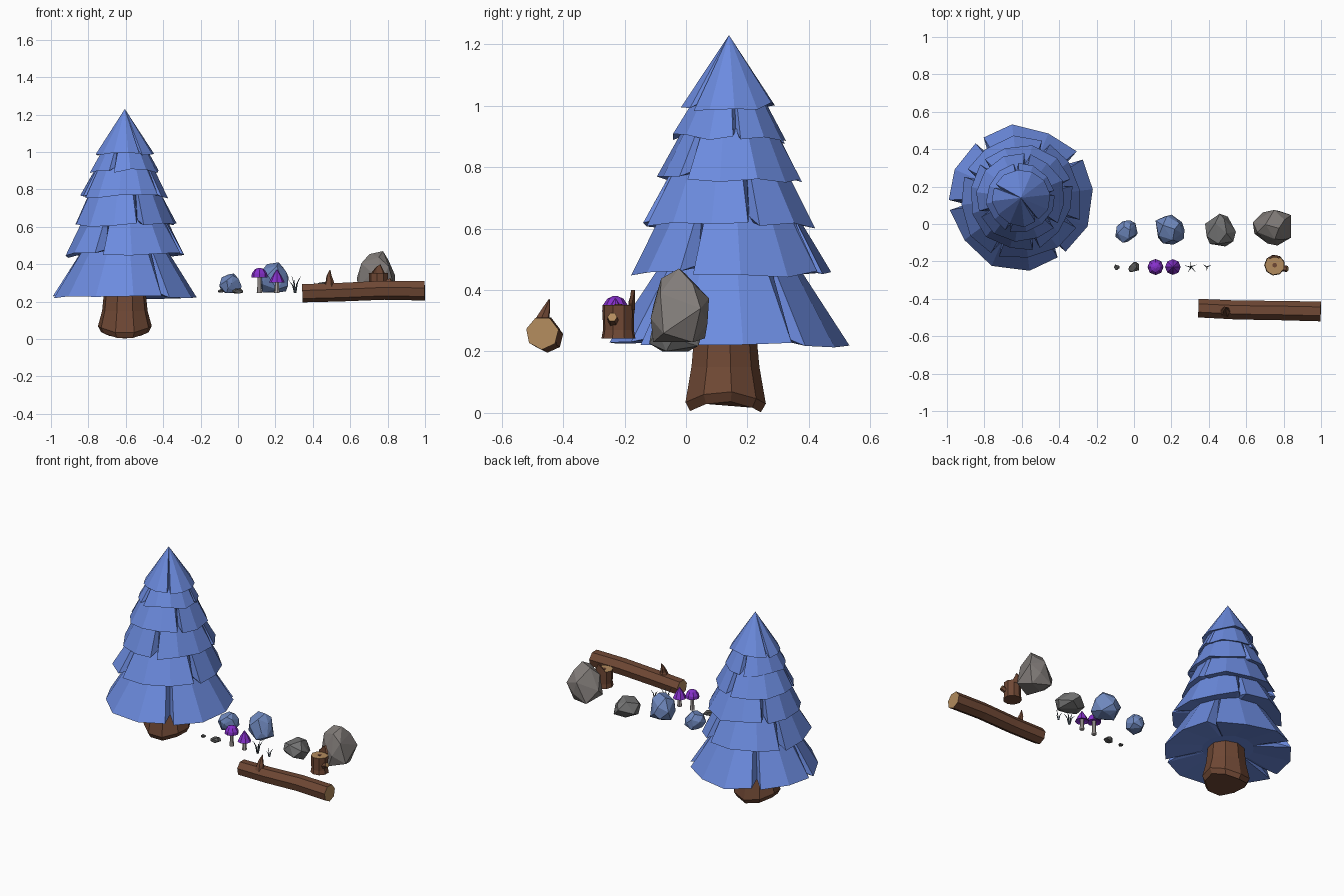
import bpy, bmesh, math, random
from mathutils import Vector

if "Cube" in bpy.data.objects:
    bpy.data.objects.remove(bpy.data.objects["Cube"])


def material(name, rgb):
    m = bpy.data.materials.new(name)
    m.diffuse_color = (*rgb, 1)
    m.use_nodes = True
    m.node_tree.nodes["Principled BSDF"].inputs["Base Color"].default_value = m.diffuse_color
    return m


BLUE = material("needle_blue", (0.15, 0.26, 0.74))
BUSH = material("bush_blue", (0.16, 0.25, 0.52))
BARK = material("bark", (0.16, 0.065, 0.035))
WOOD = material("cut_wood", (0.45, 0.26, 0.11))
PURPLE = material("cap_purple", (0.24, 0.03, 0.60))
STONE = material("stone", (0.17, 0.17, 0.17))
WARM = material("warm_stone", (0.22, 0.20, 0.19))
PEBBLE = material("pebble_grey", (0.10, 0.10, 0.10))
STEM = material("stem_grey", (0.42, 0.38, 0.37))
GRASS = material("grass", (0.10, 0.13, 0.16))


def finish(name, bm, mats):
    bmesh.ops.remove_doubles(bm, verts=bm.verts, dist=0.0002)
    bmesh.ops.recalc_face_normals(bm, faces=bm.faces)
    me = bpy.data.meshes.new(name)
    bm.to_mesh(me)
    bm.free()
    for m in mats:
        me.materials.append(m)
    ob = bpy.data.objects.new(name, me)
    bpy.context.collection.objects.link(ob)
    return ob


def loft(name, rings, mats, cap_mats=(0, 0)):
    """Skin a list of equal-sized point rings and cap both ends."""
    bm = bmesh.new()
    vs = [[bm.verts.new(p) for p in r] for r in rings]
    n = len(vs[0])
    for a, b in zip(vs, vs[1:]):
        for i in range(n):
            j = (i + 1) % n
            bm.faces.new((a[i], a[j], b[j], b[i]))
    bm.faces.new(vs[0][::-1]).material_index = cap_mats[0]
    bm.faces.new(vs[-1]).material_index = cap_mats[1]
    return finish(name, bm, mats)


def tube(name, path, n, mats, cap_mats=(0, 0), turn=0.0):
    """Tapered n-sided tube along (x, y, z, radius) points."""
    pts = [Vector(p[:3]) for p in path]
    axis = (pts[-1] - pts[0]).normalized()
    q = axis.to_track_quat('Z', 'Y')
    rings = []
    for p, row in zip(pts, path):
        rings.append([p + q @ Vector((row[3] * math.cos(turn + math.tau * i / n),
                                      row[3] * math.sin(turn + math.tau * i / n), 0))
                      for i in range(n)])
    return loft(name, rings, mats, cap_mats)


def rock(name, lo, hi, seed, mat, taper=0.0, count=16):
    """Irregular convex boulder fitted to a bounding box."""
    rnd = random.Random(seed)
    pts = []
    for i in range(count):
        z = 1 - 2 * (i + 0.5) / count
        a = i * 2.39996 + rnd.uniform(-0.35, 0.35)
        r = math.sqrt(1 - z * z) * (1 - taper * max(z, -0.7)) * rnd.uniform(0.9, 1.1)
        pts.append(Vector((r * math.cos(a), r * math.sin(a), max(z, -0.7))))
    mn = [min(p[k] for p in pts) for k in range(3)]
    mx = [max(p[k] for p in pts) for k in range(3)]
    bm = bmesh.new()
    for p in pts:
        bm.verts.new([lo[k] + (p[k] - mn[k]) / (mx[k] - mn[k]) * (hi[k] - lo[k]) for k in range(3)])
    res = bmesh.ops.convex_hull(bm, input=bm.verts)
    loose = [v for v in res["geom_interior"] if isinstance(v, bmesh.types.BMVert)]
    bmesh.ops.delete(bm, geom=loose, context='VERTS')
    return finish(name, bm, [mat])


# Tree: notched skirts stacked on a tapered trunk
TX, TY = -0.605, 0.14


def skirt(name, r0, z0, r1, z1, seed, notches):
    rnd = random.Random(seed)
    n = 12
    cols = []
    start = rnd.uniform(0, 0.5)
    for i in range(n):
        a = start + math.tau * i / n
        r = r0 * rnd.uniform(0.96, 1.03)
        z = z0 + rnd.uniform(-0.012, 0.012)
        if i in notches:
            cols += [(a - 0.09, r, z), (a, r * 0.76, z + 0.02), (a + 0.05, r, z - 0.01)]
        else:
            cols.append((a, r, z))

    def ring(f):
        return [(TX + f(r) * math.cos(a), TY + f(r) * math.sin(a), z) for a, r, z in cols]
    under = [(x, y, z0 + 0.03) for x, y, z in ring(lambda r: r0 * 0.4)]
    top = [(x, y, z1) for x, y, z in ring(lambda r: r1)]
    loft(name, [under, ring(lambda r: r), top], [BLUE])


tiers = [(0.388, 0.225, 0.225, 0.48, (1, 4, 6, 10)), (0.33, 0.452, 0.225, 0.64, (2, 5, 8, 11)),
         (0.28, 0.612, 0.19, 0.79, (0, 4, 9)), (0.237, 0.762, 0.15, 0.925, (2, 6, 10)),
         (0.187, 0.897, 0.115, 1.02, (0, 3, 8)), (0.154, 0.998, 0.0, 1.23, (5, 10))]
for k, (r0, z0, r1, z1, cuts) in enumerate(tiers):
    skirt(f"tree_skirt_{k + 1}", r0, z0, r1, z1, k + 3, cuts)

rings = []
for r, z, tilt in ((0.125, 0.02, 0.018), (0.142, 0.05, 0.02), (0.12, 0.15, 0.0), (0.105, 0.30, 0.0)):
    rings.append([(TX + r * math.cos(a) * 1.03, TY - 0.015 + r * 0.95 * math.sin(a),
                   z + tilt * math.cos(2 * a))
                  for a in (math.tau * (i + 0.5) / 9 - math.pi / 2 for i in range(9))])
loft("tree_trunk", rings, [BARK])

# Bushes, boulders and pebbles
rock("small_bush", (-0.10, -0.10, 0.245), (0.02, 0.02, 0.35), 2, BUSH, 0, 24)
rock("large_bush", (0.115, -0.11, 0.25), (0.27, 0.05, 0.41), 5, BUSH, 0.1, 20)
rock("low_boulder", (0.38, -0.12, 0.20), (0.545, 0.055, 0.31), 8, STONE)
rock("tall_boulder", (0.635, -0.115, 0.23), (0.84, 0.075, 0.47), 11, WARM, 0.25, 18)
rock("small_pebble", (-0.107, -0.247, 0.248), (-0.077, -0.217, 0.265), 3, PEBBLE, 0, 12)
rock("large_pebble", (-0.03, -0.257, 0.243), (0.028, -0.203, 0.272), 4, PEBBLE, 0, 12)

# Mushrooms: round cap and pointed cap
for name, x, profile in (
        ("round", 0.115, ((0.014, 0.338), (0.043, 0.33), (0.041, 0.35), (0.026, 0.372), (0.008, 0.38))),
        ("pointed", 0.208, ((0.013, 0.315), (0.042, 0.303), (0.026, 0.335), (0.01, 0.36), (0.002, 0.372)))):
    tube(f"{name}_mushroom_stem", [(x, -0.23, 0.247, 0.015), (x, -0.23, 0.29, 0.011),
                                   (x, -0.23, 0.34, 0.011)], 7, [STEM])
    tube(f"{name}_mushroom_cap", [(x, -0.23, z, r) for r, z in profile], 8, [PURPLE])

# Grass tufts: thin bent blades
for name, x, count, reach, height in (("large", 0.305, 5, 0.034, 0.09), ("small", 0.39, 3, 0.024, 0.058)):
    for i in range(count):
        a = math.tau * i / count + 0.4
        c, s = math.cos(a) * reach, math.sin(a) * reach
        h = height * (1 - 0.13 * (i % 3))
        tube(f"{name}_grass_blade_{i + 1}",
             [(x + c * 0.1, -0.23 + s * 0.1, 0.247, 0.004),
              (x + c * 0.4, -0.23 + s * 0.4, 0.247 + h * 0.6, 0.003),
              (x + c, -0.23 + s, 0.247 + h, 0.0006)], 3, [GRASS])

# Stump with heartwood, splinter and side stub
SX, SY = 0.752, -0.22
tube("stump", [(SX, SY, 0.243, 0.056), (SX, SY, 0.27, 0.051), (SX, SY, 0.352, 0.053)],
     9, [BARK, WOOD], (0, 1))
tube("stump_heartwood", [(SX, SY, 0.345, 0.013), (SX, SY, 0.354, 0.013)], 8, [BARK])
tube("stump_side_stub", [(SX + 0.03, SY - 0.015, 0.295, 0.019), (SX + 0.068, SY - 0.02, 0.312, 0.016)],
     6, [BARK, WOOD], (0, 1))
arc = [math.radians(d) for d in (55, 80, 105, 130)]


def splinter(z, grow):
    outer = [(SX + 0.054 * math.cos(a), SY + 0.054 * math.sin(a), z + g) for a, g in zip(arc, grow)]
    inner = [(SX + 0.042 * math.cos(a), SY + 0.042 * math.sin(a), z + g) for a, g in zip(arc, grow)]
    return outer + inner[::-1]


loft("stump_splinter", [splinter(0.335, (0,) * 4), splinter(0.355, (0.0, 0.045, 0.03, 0.005))], [BARK])

# Fallen log with a broken branch
tube("fallen_log", [(0.345, -0.45, 0.247, 0.051), (0.55, -0.46, 0.253, 0.052),
                    (0.78, -0.463, 0.263, 0.053), (0.998, -0.468, 0.260, 0.054)],
     7, [BARK, WOOD], (1, 1), 0.2)
tube("log_branch", [(0.488, -0.465, 0.275, 0.034), (0.490, -0.465, 0.312, 0.021),
                    (0.487, -0.455, 0.338, 0.014), (0.492, -0.445, 0.370, 0.002)], 6, [BARK])
